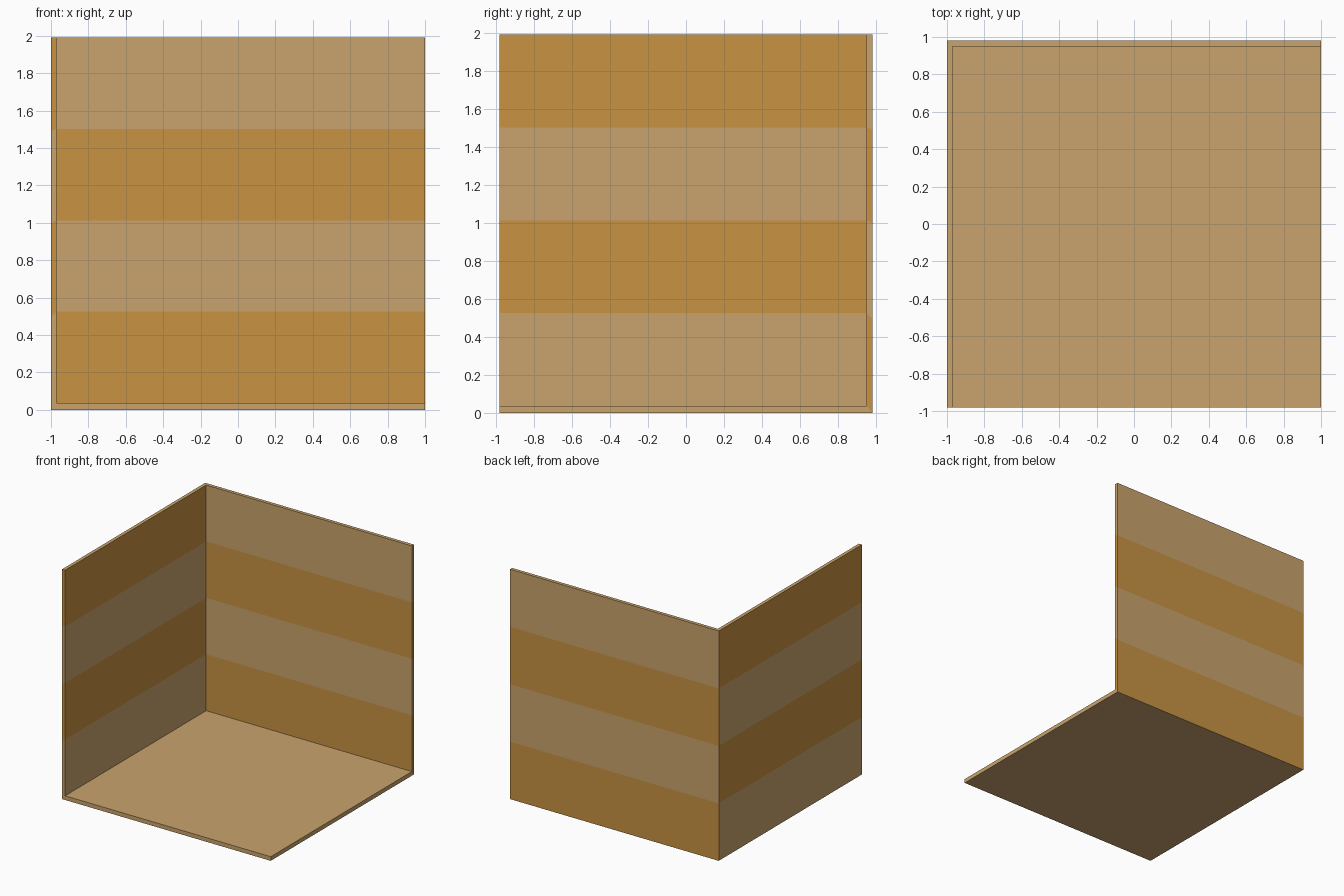
import bpy, bmesh
from mathutils import Vector

if "Cube" in bpy.data.objects:
    bpy.data.objects.remove(bpy.data.objects["Cube"])

X, Y, H = 1.0, 0.98, 1.99      # half width, half depth, height
T, TF = 0.03, 0.036            # wall and floor thickness
BANDS = 4


def material(name, rgb):
    m = bpy.data.materials.new(name)
    m.diffuse_color = (*rgb, 1)
    m.use_nodes = True
    m.node_tree.nodes["Principled BSDF"].inputs["Base Color"].default_value = m.diffuse_color
    return m


MATS = [material("pale tan", (0.584, 0.371, 0.153)),
        material("warm orange", (0.578, 0.292, 0.056))]


def add_face(bm, pts, mat, out):
    """Add a face whose normal points towards 'out'."""
    out = Vector(out)
    f = bm.faces.new([bm.verts.new(p) for p in pts])
    f.normal_update()
    if f.normal.dot(out) < 0:
        f.normal_flip()
    f.material_index = mat


def finish(bm, name):
    bmesh.ops.remove_doubles(bm, verts=bm.verts, dist=1e-5)
    me = bpy.data.meshes.new(name)
    bm.to_mesh(me)
    bm.free()
    for m in MATS:
        me.materials.append(m)
    ob = bpy.data.objects.new(name, me)
    bpy.context.collection.objects.link(ob)


def corner(d):
    return -X + T * d, Y - T * d


def left_end(d):
    return -X + T * d, -Y


def back_end(d):
    return X, Y - T * d


def wall(name, free, out, end_dir, first):
    """Striped wall mitred to its neighbours; d = 0 outside, 1 inside."""
    def pt(where, d, k):
        z0 = TF * d
        return (*where(d), z0 + (H - z0) * k / BANDS)

    bm = bmesh.new()
    for k in range(BANDS):
        mat = (first + k) % 2
        for d, s in ((0, 1), (1, -1)):
            add_face(bm, [pt(free, d, k), pt(corner, d, k),
                          pt(corner, d, k + 1), pt(free, d, k + 1)],
                     mat, s * Vector(out))
        add_face(bm, [pt(free, 0, k), pt(free, 1, k),
                      pt(free, 1, k + 1), pt(free, 0, k + 1)], mat, end_dir)
    # plain top edge
    add_face(bm, [pt(free, 0, BANDS), pt(free, 1, BANDS),
                  pt(corner, 1, BANDS), pt(corner, 0, BANDS)], 0, (0, 0, 1))
    finish(bm, name)


# Striped walls with opposite colour order
wall("left_wall", left_end, (-1, 0, 0), (0, -1, 0), 0)
wall("back_wall", back_end, (0, 1, 0), (1, 0, 0), 1)

# Floor, mitred under the walls
bm = bmesh.new()
low = [(-X, -Y, 0), (X, -Y, 0), (X, Y, 0), (-X, Y, 0)]
top = [(-X + T, -Y, TF), (X, -Y, TF), (X, Y - T, TF), (-X + T, Y - T, TF)]
add_face(bm, low, 0, (0, 0, -1))
add_face(bm, top, 0, (0, 0, 1))
add_face(bm, [low[0], low[1], top[1], top[0]], 0, (0, -1, 0))
add_face(bm, [low[1], low[2], top[2], top[1]], 0, (1, 0, 0))
finish(bm, "floor")
